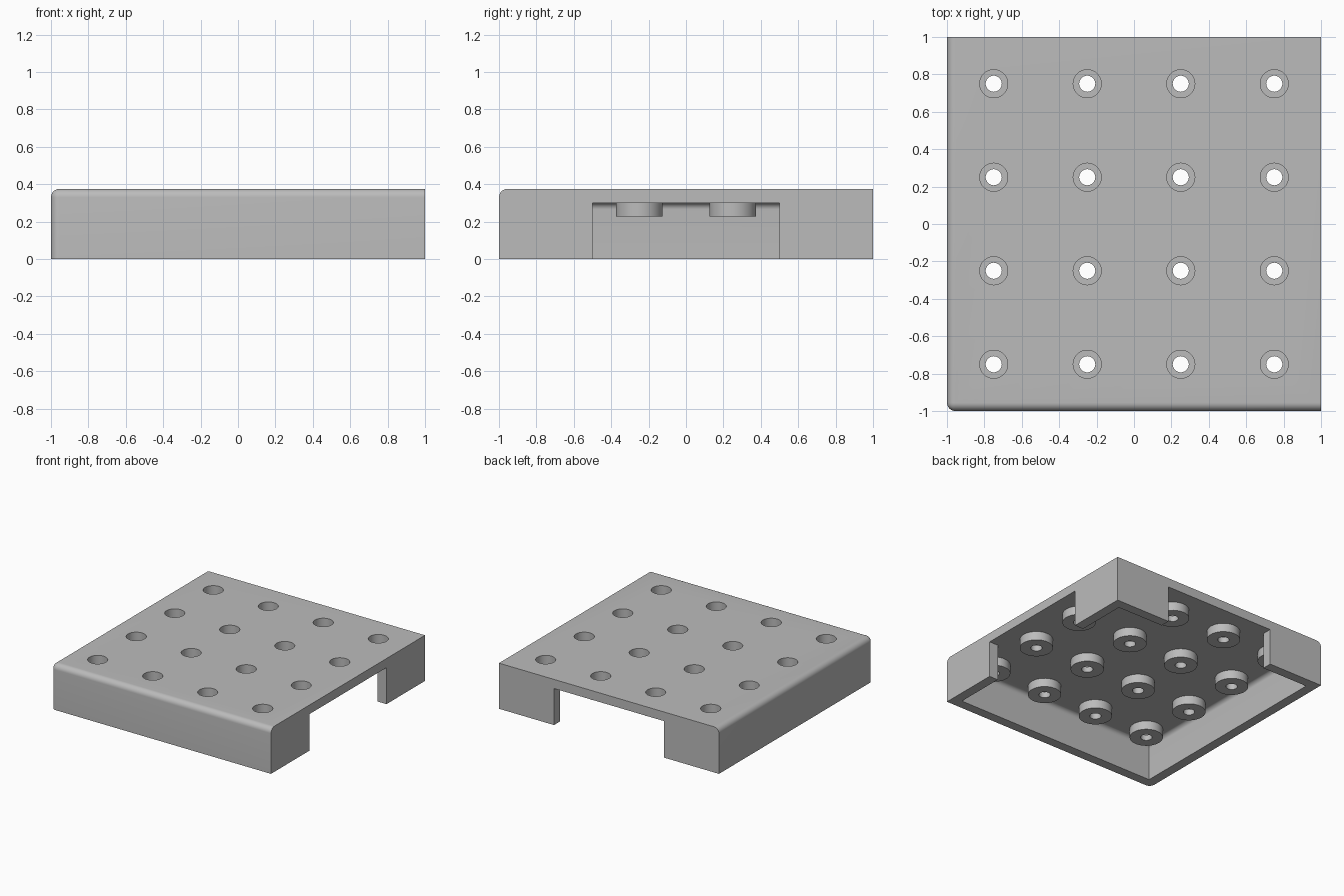
import bpy
import bmesh
from mathutils import Vector

default = bpy.data.objects.get("Cube")
if default:
    bpy.data.objects.remove(default, do_unlink=True)

HEIGHT, CEILING, WALL = 0.375, 0.3, 0.08
GRID = [-0.75, -0.25, 0.25, 0.75]

grey = bpy.data.materials.new("plain grey")
grey.use_nodes = True
colour = (0.5, 0.5, 0.5, 1)
grey.diffuse_color = colour
grey.node_tree.nodes["Principled BSDF"].inputs["Base Color"].default_value = colour


def finish(name, bm):
    mesh = bpy.data.meshes.new(name)
    bm.to_mesh(mesh)
    bm.free()
    mesh.materials.append(grey)
    obj = bpy.data.objects.new(name, mesh)
    bpy.context.collection.objects.link(obj)
    return obj


def box(name, low, high, radius=0, corner=False):
    """Box whose top front and top right edges can be rounded."""
    low, high = Vector(low), Vector(high)
    bm = bmesh.new()
    bmesh.ops.create_cube(bm, size=1)
    for v in bm.verts:
        v.co = Vector((high[i] if v.co[i] > 0 else low[i]) for i in range(3))
    if radius:
        def on(edge, axis, value):
            return all(abs(v.co[axis] - value) < 1e-5 for v in edge.verts)
        rounded = [e for e in bm.edges
                   if on(e, 2, high.z) and (on(e, 0, low.x) or on(e, 1, low.y))
                   or corner and on(e, 0, low.x) and on(e, 1, low.y)]
        bmesh.ops.bevel(bm, geom=rounded, offset=radius, segments=8,
                        profile=0.5, affect='EDGES')
    return finish(name, bm)


def cylinders(name, radius, bottom, top):
    """One cylinder at every point of the screw grid."""
    bm = bmesh.new()
    for x in GRID:
        for y in GRID:
            made = bmesh.ops.create_cone(bm, cap_ends=True, segments=48, radius1=radius,
                                         radius2=radius, depth=top - bottom)
            bmesh.ops.translate(bm, verts=made["verts"], vec=(x, y, (top + bottom) / 2))
    return finish(name, bm)


def combine(target, tool, operation):
    mod = target.modifiers.new(tool.name, 'BOOLEAN')
    mod.operation, mod.solver, mod.object = operation, 'EXACT', tool
    bpy.context.view_layer.objects.active = target
    bpy.ops.object.modifier_apply(modifier=mod.name)
    bpy.data.objects.remove(tool, do_unlink=True)


# Outer shell, rounded along the front and one side
plate = box("mounting_plate", (-1, -1, 0), (1, 1, HEIGHT), 0.045, True)

# Hollow underside
inner = 1 - WALL
combine(plate, box("cavity", (-inner, -inner, -0.2), (inner, inner, CEILING), 0.035),
        'DIFFERENCE')

# Wide openings in the side wall and the back wall
combine(plate, box("side_opening", (0.8, -0.5, -0.2), (1.2, 0.5, CEILING)), 'DIFFERENCE')
combine(plate, box("back_opening", (-0.5, 0.8, -0.2), (0.5, 1.2, CEILING)), 'DIFFERENCE')

# Screw bosses with recessed through holes
combine(plate, cylinders("bosses", 0.125, 0.228, 0.34), 'UNION')
combine(plate, cylinders("screw_recesses", 0.075, 0.275, 0.5), 'DIFFERENCE')
combine(plate, cylinders("screw_holes", 0.043, 0.1, 0.45), 'DIFFERENCE')

bpy.ops.object.select_all(action='DESELECT')
plate.select_set(True)
bpy.context.view_layer.objects.active = plate
bpy.ops.object.shade_smooth_by_angle(angle=0.5)
